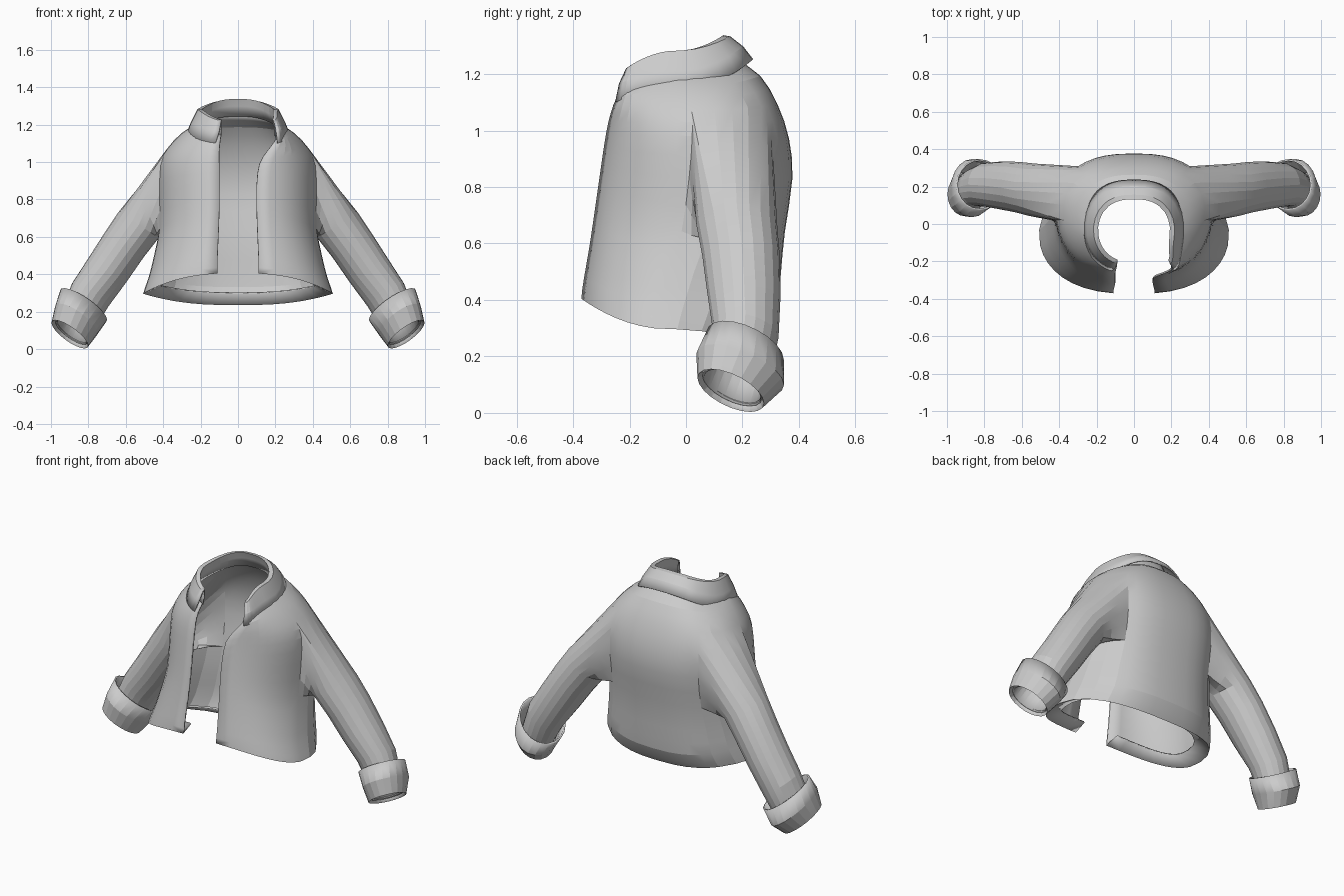
import bpy, bmesh
from math import sin, cos, acos, radians, pi
from mathutils import Vector

if "Cube" in bpy.data.objects:
    bpy.data.objects.remove(bpy.data.objects["Cube"])

# Half-section rows: z front, z side, z back, half width, y front, y back, y of widest point, opening x, right flare
BODY = [
    (.41, .30, .24, .505, -.37, .275, -.06, .11, 0),
    (.48, .38, .33, .475, -.36, .32, -.04, .11, 0),
    (.60, .50, .48, .445, -.34, .33, .00, .105, 0),
    (.74, .64, .64, .42, -.32, .345, .05, .10, 0),
    (.88, .83, .83, .42, -.30, .372, .08, .10, 0),
    (.99, .98, .97, .415, -.283, .36, .09, .10, .015),
    (1.06, 1.07, 1.09, .375, -.268, .32, .08, .10, .06),
    (1.11, 1.15, 1.19, .30, -.25, .26, .04, .095, .11),
    (1.14, 1.20, 1.25, .225, -.225, .175, -.03, .09, .13),
]
HEM_LIP = (.435, .34, .30, .42, -.29, .21, -.06, .12, 0)
COLLAR = [
    (1.13, 1.19, 1.245, .215, -.22, .165, -.03, .09, .13),
    (1.175, 1.24, 1.30, .20, -.21, .15, -.03, .09, .13),
    (1.215, 1.28, 1.335, .195, -.205, .135, -.03, .09, .12),
    (1.21, 1.28, 1.33, .215, -.22, .155, -.03, .09, .12),
    (1.16, 1.21, 1.295, .25, -.245, .20, -.02, .10, .12),
    (1.095, 1.145, 1.25, .275, -.262, .235, -.02, .12, .11),
]
# Sleeve loops: centre x, y, z, radius across, radius in depth, backward tilt
SLEEVE = [
    (.53, .18, .665, .123, .138, 0), (.61, .195, .555, .118, .132, 0),
    (.70, .205, .42, .115, .125, .05), (.79, .21, .29, .11, .115, .2),
    (.84, .20, .19, .10, .105, .35), (.89, .165, .09, .10, .112, .38),
]
CUFF = [
    (.885, .167, .10, .098, .11, .38), (.897, .16, .083, .114, .125, .38),
    (.865, .192, .155, .128, .16, .36), (.825, .21, .235, .143, .14, .36),
]
N_FRONT, N_ARM, N_BACK = 8, 4, 5
SIDES = 20


def refine(keys):
    """Insert a smooth row between each pair of rows."""
    out = []
    for i in range(len(keys) - 1):
        a, b = keys[max(i - 1, 0)], keys[i]
        c, d = keys[i + 1], keys[min(i + 2, len(keys) - 1)]
        out += [b, tuple((-p + 9 * q + 9 * r - s) / 16 for p, q, r, s in zip(a, b, c, d))]
    return out + [keys[-1]]


def half_row(bm, row, side):
    """Vertices from the front opening round to the centre back."""
    zf, zs, zb, w, yf, yb, yc, xo, flare = row
    p = .78
    start = -acos((xo / w) ** (1 / p))
    mid, back = radians(-10), radians(50)
    angles = [start + (mid - start) * i / N_FRONT for i in range(N_FRONT)]
    angles += [mid + (back - mid) * i / N_ARM for i in range(N_ARM)]
    angles += [back + (pi / 2 - back) * i / N_BACK for i in range(N_BACK + 1)]
    verts = []
    for a in angles:
        s = abs(sin(a))
        x = w * max(cos(a), 0) ** p
        y = yc + s * ((yf if a < 0 else yb) - yc)
        z = zs + s * s * ((zf if a < 0 else zb) - zs)
        if side > 0 and a < 0:
            x += flare * s ** 3
        verts.append(bm.verts.new((side * x, y, z)))
    return verts


def skin(bm, rows, closed=False, skip=lambda r, c: False):
    for r in range(len(rows) - 1):
        n = len(rows[r])
        for c in range(n if closed else n - 1):
            if not skip(r, c):
                d = (c + 1) % n
                bm.faces.new((rows[r][c], rows[r][d], rows[r + 1][d], rows[r + 1][c]))


def sleeve_loop(bm, loop, side):
    x, y, z, r1, r2, tilt = loop
    up = Vector((.85, 0, .53))
    deep = Vector((0, 1, -tilt)).normalized()
    verts = []
    for i in range(SIDES):
        a = -pi / 2 + (i - 2) * 2 * pi / SIDES
        v = Vector((x, y, z)) + up * r1 * sin(a) + deep * r2 * cos(a)
        verts.append(bm.verts.new((side * v.x, v.y, v.z)))
    return verts


def finish(bm, name, thickness):
    bmesh.ops.remove_doubles(bm, verts=bm.verts, dist=.0005)
    bmesh.ops.recalc_face_normals(bm, faces=bm.faces)
    mesh = bpy.data.meshes.new(name)
    bm.to_mesh(mesh)
    bm.free()
    ob = bpy.data.objects.new(name, mesh)
    bpy.context.collection.objects.link(ob)
    mod = ob.modifiers.new("cloth_thickness", 'SOLIDIFY')
    mod.thickness = thickness
    mod.offset = 0
    bpy.context.view_layer.objects.active = ob
    ob.select_set(True)
    bpy.ops.object.shade_smooth_by_angle(angle=radians(12))
    ob.select_set(False)


# Jacket body with armholes, sleeves growing out of them
bm = bmesh.new()
LOW, HIGH = 7, 13
C0, C1 = N_FRONT, N_FRONT + N_ARM
for side in (1, -1):
    rows = [half_row(bm, k, side) for k in [HEM_LIP] + refine(BODY)]
    skin(bm, rows, skip=lambda r, c: LOW <= r < HIGH and C0 <= c < C1)
    hole = [rows[LOW][c] for c in range(C0, C1)]
    hole += [rows[r][C1] for r in range(LOW, HIGH)]
    hole += [rows[HIGH][c] for c in range(C1, C0, -1)]
    hole += [rows[r][C0] for r in range(HIGH, LOW, -1)]
    loops = [sleeve_loop(bm, k, side) for k in SLEEVE]
    blends = [[bm.verts.new(h.co.lerp(s.co, t)) for h, s in zip(hole, loops[0])]
              for t in (.33, .66)]
    skin(bm, [hole] + blends + loops, closed=True)
    # armhole interior vertices are not needed
    for r in range(LOW + 1, HIGH):
        for c in range(C0 + 1, C1):
            bm.verts.remove(rows[r][c])
finish(bm, "jacket_body", .01)

# Folded collar
bm = bmesh.new()
for side in (1, -1):
    skin(bm, [half_row(bm, k, side) for k in COLLAR])
finish(bm, "collar", .008)

# Turned-up cuffs
for side, name in ((1, "right_cuff"), (-1, "left_cuff")):
    bm = bmesh.new()
    skin(bm, [sleeve_loop(bm, k, side) for k in CUFF], closed=True)
    finish(bm, name, .01)
